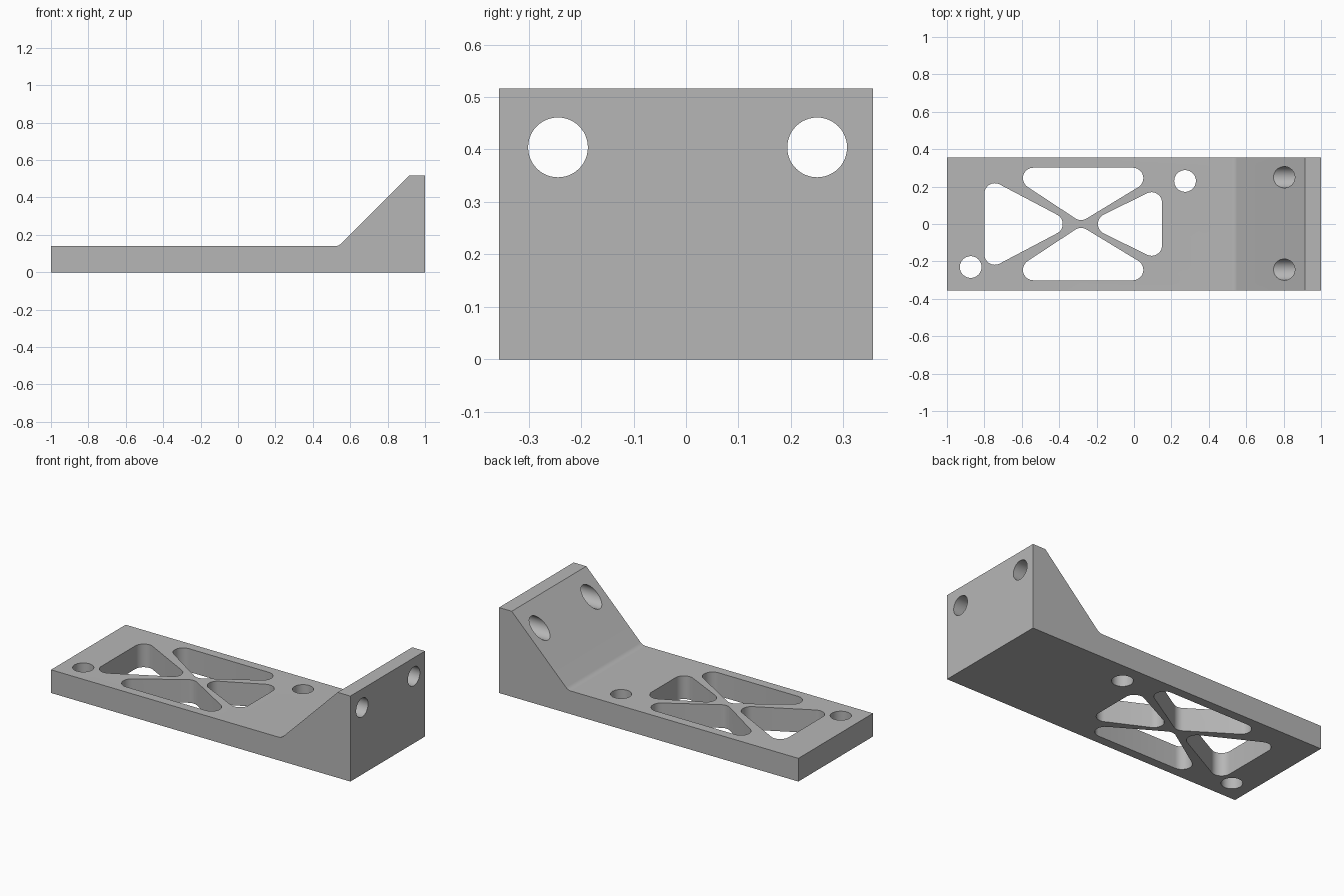
import bpy, bmesh, math
from mathutils import Vector, Matrix

if "Cube" in bpy.data.objects:
    bpy.data.objects.remove(bpy.data.objects["Cube"], do_unlink=True)

HALF_W, HEIGHT, PLATE = 0.356, 0.516, 0.14

grey = bpy.data.materials.new("machined_grey")
grey.use_nodes = True
colour = (0.47, 0.47, 0.47, 1)
grey.diffuse_color = colour
grey.node_tree.nodes["Principled BSDF"].inputs["Base Color"].default_value = colour


def arc(cx, cy, r, start, end, steps):
    """Points along an arc, angles in radians."""
    angles = [start + (end - start) * i / steps for i in range(steps + 1)]
    return [(cx + r * math.cos(a), cy + r * math.sin(a)) for a in angles]


def rounded(centres, r):
    """Outline around circles of radius r at counter-clockwise centres."""
    pts, n = [], len(centres)
    for i, c in enumerate(centres):
        c, before, after = Vector(c), Vector(centres[i - 1]), Vector(centres[(i + 1) % n])
        d_in, d_out = c - before, after - c
        start = math.atan2(d_in.y, d_in.x) - math.pi / 2
        turn = (math.atan2(d_out.y, d_out.x) - math.pi / 2 - start) % math.tau
        pts += arc(c.x, c.y, r, start, start + turn, 12)
    return pts


def circle(r):
    return arc(0, 0, r, 0, math.tau, 48)[:-1]


def prism(name, outline, low, high, matrix=Matrix()):
    """Extrude an outline along local z, then place it."""
    bm = bmesh.new()
    face = bm.faces.new([bm.verts.new((x, y, low)) for x, y in outline])
    top = bmesh.ops.extrude_face_region(bm, geom=[face])["geom"]
    moved = [v for v in top if isinstance(v, bmesh.types.BMVert)]
    bmesh.ops.translate(bm, verts=moved, vec=(0, 0, high - low))
    bm.transform(matrix)
    bmesh.ops.recalc_face_normals(bm, faces=bm.faces)
    mesh = bpy.data.meshes.new(name)
    bm.to_mesh(mesh)
    bm.free()
    mesh.materials.append(grey)
    obj = bpy.data.objects.new(name, mesh)
    bpy.context.collection.objects.link(obj)
    return obj


# Bracket body: flat plate, small fillet, sloped gusset and upright end
profile = [(-1, 0), (1, 0), (1, HEIGHT), (0.915, HEIGHT)]
profile += arc(0.519, PLATE + 0.048, 0.048, -math.pi / 4, -math.pi / 2, 8)
profile += [(-1, PLATE)]
bracket = prism("mounting_bracket", profile, -HALF_W, HALF_W,
                Matrix.Rotation(math.pi / 2, 4, "X"))

cutters = []

# Lightening pockets either side of the crossed ribs
pockets = {
    "left_pocket": [(-0.744, 0.162), (-0.744, -0.162), (-0.437, 0)],
    "right_pocket": [(0.094, -0.114), (0.094, 0.114), (-0.137, 0)],
    "back_pocket": [(-0.283, 0.077), (-0.006, 0.245), (-0.538, 0.245)],
    "front_pocket": [(-0.283, -0.077), (-0.538, -0.245), (-0.006, -0.245)],
}
for name, centres in pockets.items():
    cutters.append(prism(name, rounded(centres, 0.056), -0.1, 0.3))

# Vertical bolt holes in the plate
for x, y in ((0.273, 0.23), (-0.873, -0.23)):
    cutters.append(prism("plate_hole", circle(0.058), -0.1, 0.3,
                         Matrix.Translation((x, y, 0))))

# Horizontal holes in the upright: upper pair through, lower pair blind
for y in (-0.244, 0.25):
    for z, depth in ((0.404, 0.5), (0.099, 0.3)):
        place = Matrix.Translation((1, y, z)) @ Matrix.Rotation(math.pi / 2, 4, "Y")
        cutters.append(prism("upright_hole", circle(0.057), -depth, 0.1, place))

bpy.ops.object.select_all(action="DESELECT")
bracket.select_set(True)
bpy.context.view_layer.objects.active = bracket
for cutter in cutters:
    cutter.hide_render = True
    mod = bracket.modifiers.new(cutter.name, "BOOLEAN")
    mod.operation = "DIFFERENCE"
    mod.solver = "EXACT"
    mod.object = cutter
    bpy.ops.object.modifier_apply(modifier=mod.name)
for cutter in cutters:
    bpy.data.objects.remove(cutter, do_unlink=True)

bpy.ops.object.shade_smooth_by_angle(angle=math.radians(30))
